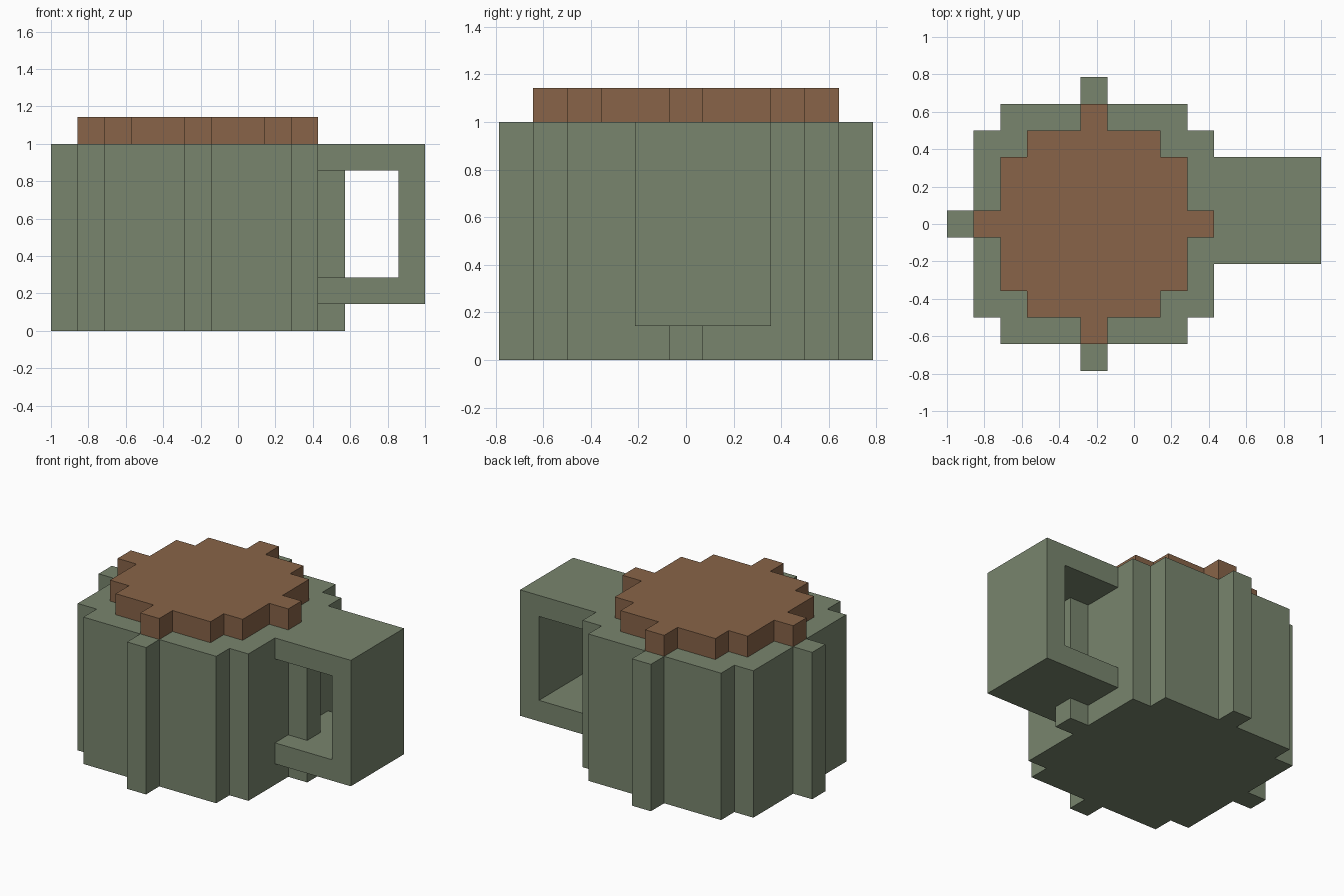
import bpy, bmesh
from mathutils import Vector

if "Cube" in bpy.data.objects:
    bpy.data.objects.remove(bpy.data.objects["Cube"])

U = 1 / 7          # size of one block
CX = -1.5          # mug axis, in blocks


def material(name, color):
    m = bpy.data.materials.new(name)
    m.diffuse_color = (*color, 1)
    m.use_nodes = True
    m.node_tree.nodes["Principled BSDF"].inputs["Base Color"].default_value = m.diffuse_color
    return m


def prism(name, points, direction, mat):
    """Extrude a flat closed outline (in blocks) along a direction."""
    bm = bmesh.new()
    face = bm.faces.new([bm.verts.new(Vector(p) * U) for p in points])
    new = bmesh.ops.extrude_face_region(bm, geom=[face])["geom"]
    bmesh.ops.translate(bm, vec=Vector(direction) * U,
                        verts=[v for v in new if isinstance(v, bmesh.types.BMVert)])
    bmesh.ops.recalc_face_normals(bm, faces=bm.faces)
    me = bpy.data.meshes.new(name)
    bm.to_mesh(me)
    bm.free()
    me.materials.append(mat)
    ob = bpy.data.objects.new(name, me)
    bpy.context.collection.objects.link(ob)
    return ob


def stepped_disc(quarter, z):
    """Mirror a quarter outline into a full stepped circle."""
    back = quarter[::-1]
    loop = (quarter + [(-x, y) for x, y in back]
            + [(-x, -y) for x, y in quarter] + [(x, -y) for x, y in back])
    return [(CX + x, y, z) for x, y in loop]


green = material("glaze", (0.19, 0.235, 0.155))
brown = material("coffee_brown", (0.246, 0.127, 0.065))

# Mug body
mug = prism("mug", stepped_disc(
    [(5.5, .5), (4.5, .5), (4.5, 3.5), (3.5, 3.5), (3.5, 4.5), (.5, 4.5), (.5, 5.5)], 0),
    (0, 0, 7), green)

# Handle: C-shaped profile, fused to the body
c_shape = [(3, 1), (7, 1), (7, 7), (3, 7), (3, 6), (6, 6), (6, 2), (3, 2)]
handle = prism("handle", [(x, -1.5, z) for x, z in c_shape], (0, 4, 0), green)
fuse = mug.modifiers.new("fuse_handle", 'BOOLEAN')
fuse.operation = 'UNION'
fuse.solver = 'EXACT'
fuse.object = handle
bpy.context.view_layer.objects.active = mug
bpy.ops.object.modifier_apply(modifier=fuse.name)
bpy.data.objects.remove(handle)

# Coffee surface standing one block above the rim
prism("coffee", stepped_disc(
    [(4.5, .5), (3.5, .5), (3.5, 2.5), (2.5, 2.5), (2.5, 3.5), (.5, 3.5), (.5, 4.5)], 7),
    (0, 0, 1), brown)
